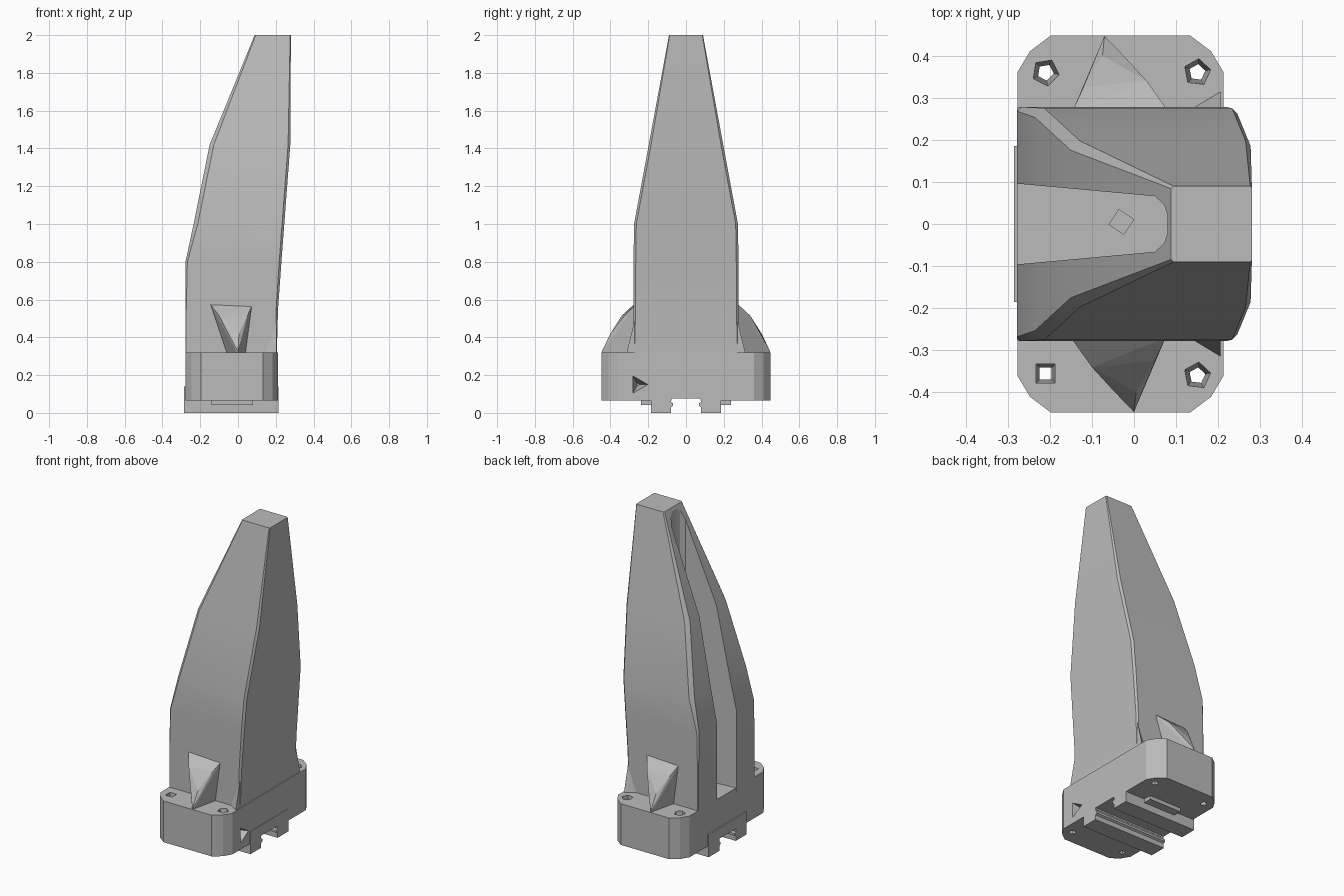
import bpy, bmesh, math
from mathutils import Matrix

if "Cube" in bpy.data.objects:
    bpy.data.objects.remove(bpy.data.objects["Cube"])

grey = bpy.data.materials.new("plain grey")
grey.use_nodes = True
grey.diffuse_color = (0.5, 0.5, 0.5, 1)
grey.node_tree.nodes["Principled BSDF"].inputs["Base Color"].default_value = (0.5, 0.5, 0.5, 1)


def finish(name, bm, cutter=False):
    bmesh.ops.recalc_face_normals(bm, faces=bm.faces)
    mesh = bpy.data.meshes.new(name)
    bm.to_mesh(mesh)
    bm.free()
    mesh.materials.append(grey)
    obj = bpy.data.objects.new(name, mesh)
    bpy.context.collection.objects.link(obj)
    obj.hide_render = cutter
    obj.hide_viewport = cutter
    return obj


def loft(name, rings, cutter=False):
    """Skin a list of equal-length point rings and cap both ends."""
    bm = bmesh.new()
    loops = [[bm.verts.new(p) for p in ring] for ring in rings]
    n = len(loops[0])
    for a, b in zip(loops, loops[1:]):
        for i in range(n):
            j = (i + 1) % n
            bm.faces.new((a[i], a[j], b[j], b[i]))
    bm.faces.new(loops[0][::-1])
    bm.faces.new(loops[-1])
    return finish(name, bm, cutter)


def prism_z(name, outline, z0, z1, cutter=False):
    return loft(name, [[(x, y, z) for x, y in outline] for z in (z0, z1)], cutter)


def box(name, x0, x1, y0, y1, z0, z1, cutter=False):
    return prism_z(name, [(x0, y0), (x1, y0), (x1, y1), (x0, y1)], z0, z1, cutter)


def cone(name, sides, r0, r1, depth, matrix):
    bm = bmesh.new()
    bmesh.ops.create_cone(bm, cap_ends=True, segments=sides, radius1=r0,
                          radius2=r1, depth=depth, matrix=matrix)
    return finish(name, bm, True)


def hull(name, points):
    bm = bmesh.new()
    verts = [bm.verts.new(p) for p in points]
    result = bmesh.ops.convex_hull(bm, input=verts)
    loose = [v for v in bm.verts if not v.link_faces]
    bmesh.ops.delete(bm, geom=loose, context='VERTS')
    return finish(name, bm)


def cut(obj, cutter):
    mod = obj.modifiers.new("cut", 'BOOLEAN')
    mod.operation = 'DIFFERENCE'
    mod.solver = 'EXACT'
    mod.object = cutter


# Tower: stacked chamfered rectangles (z, x min, x max, half depth, chamfers)
def section(z, x0, x1, h, c, d):
    half = [(x1 - d, h), (x1, h - d)]
    left = [(x0, h - c), (x0 + c, h)]
    pts = half + [(x, -y) for x, y in half[::-1]]
    pts += [(x, -y) for x, y in left[::-1]] + left
    return [(x, y, z) for x, y in pts]


tower = loft("tower", [section(*s) for s in (
    (0.30, -0.278, 0.205, 0.278, 0.004, 0.008),
    (0.55, -0.278, 0.212, 0.278, 0.004, 0.010),
    (0.80, -0.278, 0.230, 0.278, 0.010, 0.012),
    (1.00, -0.235, 0.245, 0.275, 0.022, 0.012),
    (1.42, -0.150, 0.277, 0.197, 0.022, 0.012),
    (2.00, 0.088, 0.280, 0.090, 0.006, 0.004))])

# Tapered vertical groove open to the side
side = [(-0.40, 0.107), (0.05, 0.066), (0.072, 0.045), (0.08, 0.02)]
groove = prism_z("groove_cutter", side + [(x, -y) for x, y in side[::-1]], 0.2, 2.2, True)
cut(tower, groove)

# Base block with faceted corners
quarter = [(0.245, 0.36), (0.215, 0.41), (0.165, 0.448)]
right = quarter[::-1] + [(x, -y) for x, y in quarter]
outline = [(x - 0.032, y) for x, y in right]
outline += [(-x - 0.032, y) for x, y in right[::-1]]
base = prism_z("base", outline, 0.065, 0.32)

# Tapered screw holes through the base corners
for i, (x, y, sides) in enumerate(((-0.21, 0.36, 5), (0.15, 0.36, 5),
                                   (-0.21, -0.355, 4), (0.15, -0.36, 5))):
    place = Matrix.Translation((x, y, 0.19)) @ Matrix.Rotation(math.radians(45 + 20 * (i % 2)), 4, 'Z')
    cut(base, cone(f"screw_hole_cutter_{i + 1}", sides, 0.018, 0.034, 0.32, place))

# Blind hole in the groove floor and angled hole in the side
cut(base, cone("floor_hole_cutter", 4, 0.03, 0.03, 0.2,
               Matrix.Translation((-0.03, 0.005, 0.34)) @ Matrix.Rotation(0.2, 4, 'Z')))
cut(base, cone("side_hole_cutter", 3, 0.01, 0.055, 0.14,
               Matrix.Translation((0.15, -0.255, 0.15)) @ Matrix.Rotation(math.pi / 2, 4, 'Y')))
cut(base, box("slot_cutter", -0.5, 0.5, -0.078, 0.078, 0.0, 0.075, True))

# Clamp rail underneath, with a grooved slot
half = [(0.185, 0.14), (0.185, 0.0), (0.08, 0.0), (0.08, 0.03),
        (0.068, 0.037), (0.068, 0.05), (0.08, 0.057), (0.08, 0.075)]
profile = half + [(-y, z) for y, z in half[::-1]]
loft("clamp_rail", [[(x, y, z) for y, z in profile] for x in (-0.285, 0.215)])

for s, label in ((1, "back"), (-1, "front")):
    # Small tab beside the rail
    y0, y1 = sorted((s * 0.18, s * 0.237))
    box(f"{label}_tab", -0.14, 0.08, y0, y1, 0.042, 0.07)
    # Pointed rib bracing the tower
    rib = [(-0.15, 0.27, 0.58), (0.075, 0.27, 0.57), (-0.10, 0.34, 0.515),
           (0.05, 0.325, 0.515), (-0.045, 0.40, 0.41), (0.005, 0.40, 0.42),
           (0.0, 0.446, 0.325), (0.0, 0.446, 0.31), (-0.06, 0.27, 0.31), (0.04, 0.27, 0.31)]
    hull(f"{label}_rib", [(x if s < 0 else -0.07 - x, s * y, z) for x, y, z in rib])
    # Little gusset at the tower corner
    hull(f"{label}_gusset", [(0.205, s * 0.315, 0.315), (0.205, s * 0.27, 0.5),
                             (0.13, s * 0.27, 0.315), (0.205, s * 0.27, 0.315)])

# Soften the gentle bends of the tower only
bpy.ops.object.select_all(action='DESELECT')
tower.select_set(True)
bpy.context.view_layer.objects.active = tower
bpy.ops.object.shade_smooth_by_angle(angle=math.radians(20))
